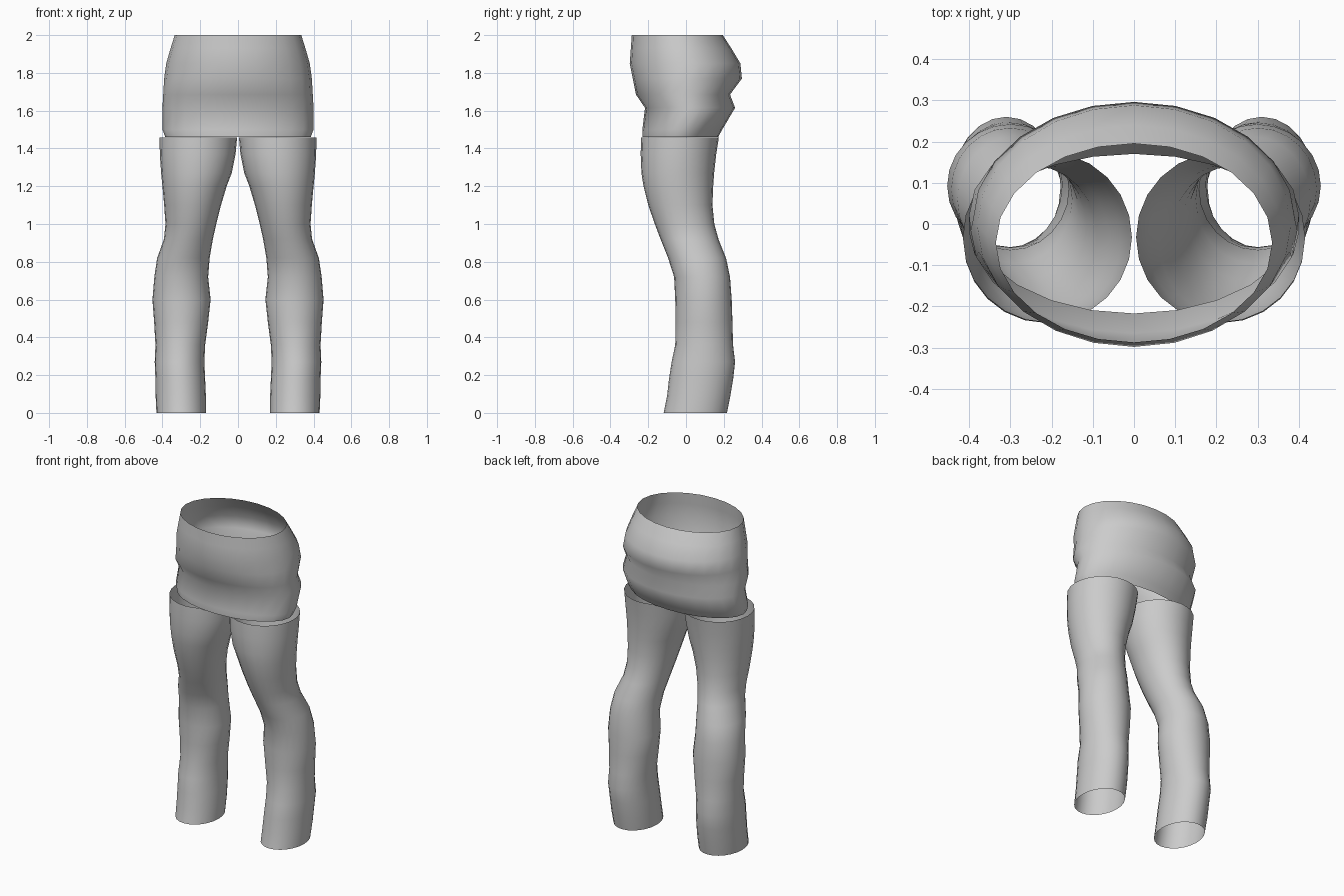
import bpy, bmesh, math

fabric = bpy.data.materials.new("light grey")
fabric.diffuse_color = (0.6, 0.6, 0.6, 1)


def tube(name, rings, sides=24, mirror=False):
    """Open tube through rings of (z, x_min, x_max, y_min, y_max)."""
    bm = bmesh.new()
    loops = []
    for z, x0, x1, y0, y1 in rings:
        cx, cy, rx, ry = (x0 + x1) / 2, (y0 + y1) / 2, (x1 - x0) / 2, (y1 - y0) / 2
        loops.append([bm.verts.new((
            (-1 if mirror else 1) * (cx + rx * math.cos(2 * math.pi * i / sides)),
            cy + ry * math.sin(2 * math.pi * i / sides), z)) for i in range(sides)])
    for a, b in zip(loops, loops[1:]):
        for i in range(sides):
            j = (i + 1) % sides
            face = (a[i], a[j], b[j], b[i])
            f = bm.faces.new(face[::-1] if mirror else face)
            f.smooth = True
    mesh = bpy.data.meshes.new(name)
    bm.to_mesh(mesh)
    bm.free()
    mesh.materials.append(fabric)
    obj = bpy.data.objects.new(name, mesh)
    bpy.context.collection.objects.link(obj)
    return obj


# Hip section: (z, half width, front y, back y), bottom to top
hips = [(1.46, .385, -.23, .17), (1.50, .40, -.231, .192), (1.615, .40, -.217, .26),
        (1.685, .396, -.265, .233), (1.77, .391, -.282, .296), (1.85, .38, -.298, .288),
        (1.93, .357, -.292, .24), (2.0, .335, -.287, .195)]
tube("hips", [(z, -w, w, f, b) for z, w, f, b in hips])

# Leg: (z, inner x, outer x, front y, back y), bottom to top
leg = [(0, .17, .432, -.118, .217), (.09, .17, .436, -.10, .235),
       (.18, .174, .437, -.09, .25), (.27, .178, .441, -.076, .26),
       (.36, .174, .437, -.057, .249), (.48, .158, .444, -.056, .246),
       (.60, .145, .453, -.057, .242), (.72, .158, .443, -.063, .233),
       (.82, .15, .428, -.095, .212), (.92, .133, .392, -.135, .172),
       (1.0, .115, .384, -.165, .15), (1.1, .09, .391, -.20, .14),
       (1.2, .06, .40, -.225, .144), (1.27, .033, .407, -.236, .149),
       (1.37, .013, .414, -.24, .16), (1.458, .005, .415, -.238, .174)]
tube("right_leg", leg)
tube("left_leg", leg, mirror=True)
